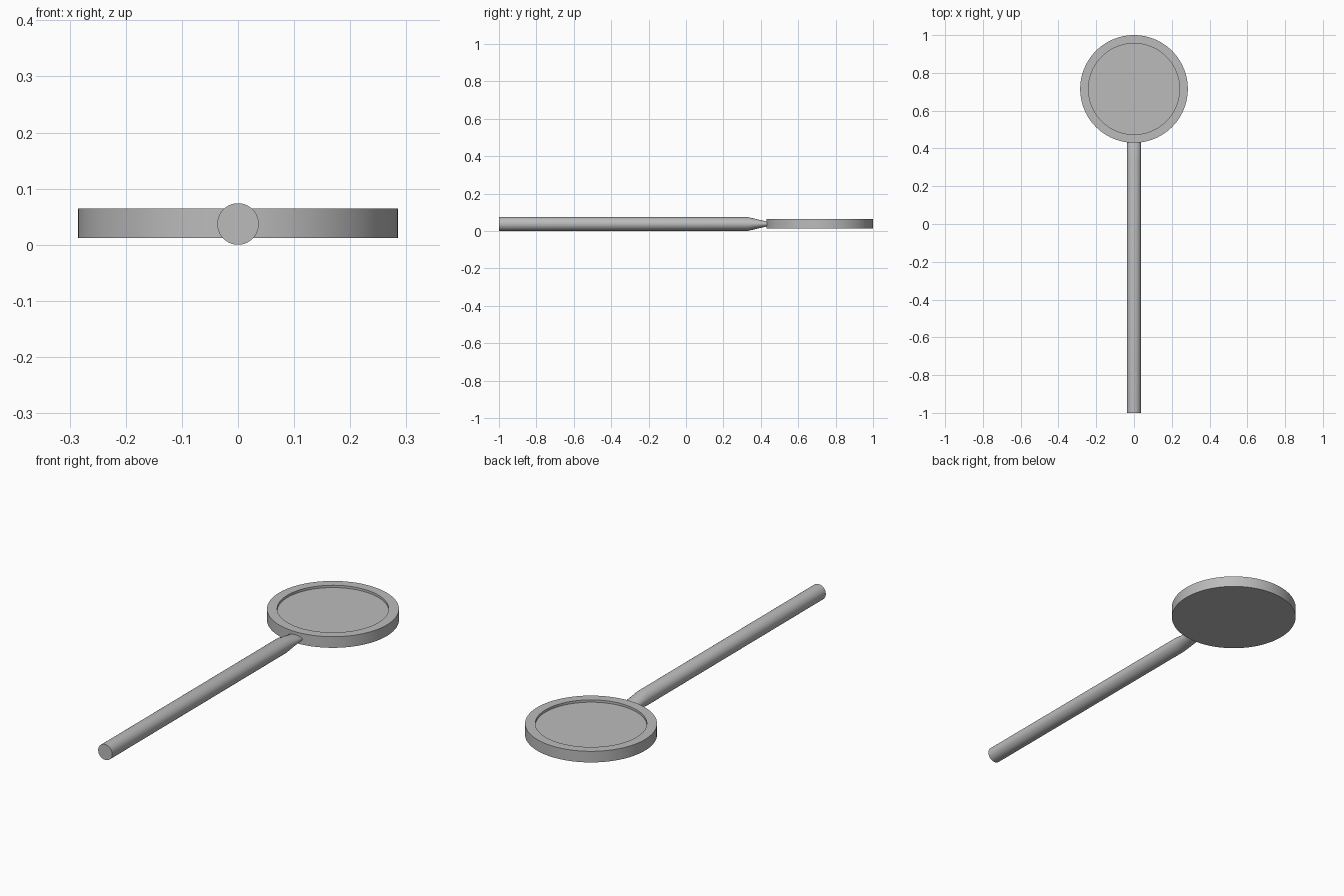
import bpy
from math import cos, sin, tau, radians

cube = bpy.data.objects.get("Cube")
if cube:
    bpy.data.objects.remove(cube)

grey = bpy.data.materials.new("plain grey")
grey.use_nodes = True
colour = (0.5, 0.5, 0.5, 1)
grey.diffuse_color = colour
grey.node_tree.nodes["Principled BSDF"].inputs["Base Color"].default_value = colour


def loft(name, rings):
    """Skin a stack of closed rings and cap both ends."""
    n = len(rings[0])
    verts = [p for ring in rings for p in ring]
    faces = [tuple(range(n))[::-1], tuple(range(len(verts) - n, len(verts)))]
    for k in range(len(rings) - 1):
        for i in range(n):
            j = (i + 1) % n
            faces.append((k * n + i, k * n + j, (k + 1) * n + j, (k + 1) * n + i))
    mesh = bpy.data.meshes.new(name)
    mesh.from_pydata(verts, [], faces)
    mesh.materials.append(grey)
    obj = bpy.data.objects.new(name, mesh)
    bpy.context.collection.objects.link(obj)
    bpy.ops.object.select_all(action='DESELECT')
    bpy.context.view_layer.objects.active = obj
    obj.select_set(True)
    bpy.ops.object.shade_smooth_by_angle(angle=radians(30))
    return obj


# Round head: outer wall, flat rim and shallow recessed floor
head_y = 0.715
profile = [(0.285, 0.012), (0.285, 0.065), (0.241, 0.065), (0.241, 0.054)]
angles = [tau * i / 96 for i in range(96)]
loft("head", [[(r * cos(a), head_y + r * sin(a), z) for a in angles]
              for r, z in profile])

# Straight round handle whose end flattens vertically into the head
radius, axis_z = 0.037, 0.037
sections = [(-1.0, 1.0), (0.33, 1.0), (0.435, 0.34)]
angles = [tau * i / 48 for i in range(48)]
loft("handle", [[(radius * sin(a), y, axis_z + radius * squash * cos(a))
                 for a in angles] for y, squash in sections])
